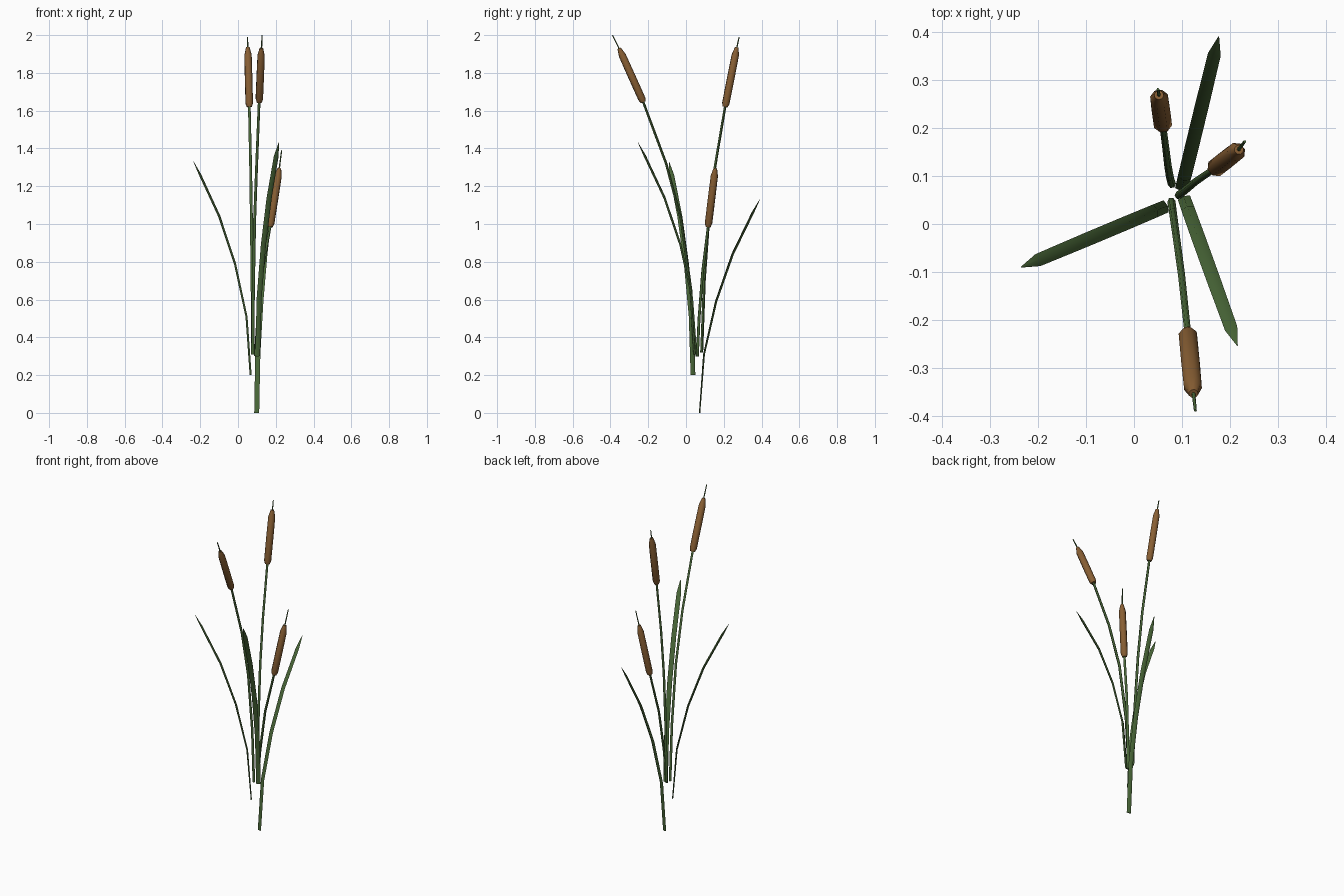
import bpy, bmesh, math
from mathutils import Vector

if "Cube" in bpy.data.objects:
    bpy.data.objects.remove(bpy.data.objects["Cube"])


def material(name, rgb):
    m = bpy.data.materials.new(name)
    m.diffuse_color = (*rgb, 1)
    m.use_nodes = True
    m.node_tree.nodes["Principled BSDF"].inputs["Base Color"].default_value = m.diffuse_color
    return m


GREEN = material("reed green", (0.068, 0.138, 0.04))
BROWN = material("seed brown", (0.25, 0.115, 0.034))


def loft(name, sections, direction, sides, mat, smooth=60, turn=0.0):
    """Skin rings along a path; each section is (point, half width, half thickness)."""
    side = Vector((direction[1], -direction[0], 0)).normalized()
    pts = [Vector(s[0]) for s in sections]
    bm = bmesh.new()
    rings = []
    for i, (_, w, t) in enumerate(sections):
        tangent = (pts[min(i + 1, len(pts) - 1)] - pts[max(i - 1, 0)]).normalized()
        across = (side - tangent * side.dot(tangent)).normalized()
        normal = tangent.cross(across)
        ring = []
        for k in range(sides):
            a = math.tau * k / sides + turn
            ring.append(bm.verts.new(pts[i] + across * math.cos(a) * w + normal * math.sin(a) * t))
        rings.append(ring)
    for a, b in zip(rings, rings[1:]):
        for k in range(sides):
            j = (k + 1) % sides
            bm.faces.new((a[k], a[j], b[j], b[k]))
    bm.faces.new(rings[0][::-1])
    bm.faces.new(rings[-1])
    bmesh.ops.recalc_face_normals(bm, faces=bm.faces)
    mesh = bpy.data.meshes.new(name)
    bm.to_mesh(mesh)
    bm.free()
    mesh.materials.append(mat)
    ob = bpy.data.objects.new(name, mesh)
    bpy.context.collection.objects.link(ob)
    bpy.ops.object.select_all(action='DESELECT')
    ob.select_set(True)
    bpy.context.view_layer.objects.active = ob
    bpy.ops.object.shade_smooth_by_angle(angle=math.radians(smooth))


# Leaves: one arching blade shape (reach, height, half width, half thickness)
BLADE = [(0, 0, .0135, .0035), (.024, .31, .014, .005), (.090, .59, .0145, .006),
         (.180, .84, .0145, .0065), (.290, 1.06, .0135, .0065), (.328, 1.13, .001, .001)]


def leaf(name, base, direction):
    d = Vector((*direction, 0)).normalized()
    secs = [(Vector(base) + d * r + Vector((0, 0, z)), w, t) for r, z, w, t in BLADE]
    loft(name, secs, d, 4, GREEN)


leaf("left_leaf", (.067, .037, .20), (-.30, -.126))
leaf("back_leaf", (.099, .072, 0), (.078, .32))
leaf("front_leaf", (.104, .055, .30), (.111, -.307))


# Cattails: curved stalk, plump seed head and thin spike
def cattail(name, path, head_top, tip):
    path = [Vector(p) for p in path]
    bottom, top, tip = path[-1], Vector(head_top), Vector(tip)
    d = tip - path[0]
    n = len(path) - 1
    stalk = [(p, .0085 - .0015 * i / n, .0085 - .0015 * i / n) for i, p in enumerate(path)]
    loft(name + "_stalk", stalk, d, 6, GREEN)
    profile = [(0, .014), (.06, .0205), (.5, .0207), (.87, .0200), (1, .010)]
    head = [(bottom.lerp(top, f), r, r) for f, r in profile]
    loft(name + "_seed_head", head, d, 8, BROWN, 60, math.pi / 8)
    spike = [(bottom.lerp(top, .95), .004, .004), (tip, .003, .003)]
    loft(name + "_spike", spike, d, 6, GREEN)


cattail("back_cattail",
        [(.079, .083, .32), (.075, .097, .70), (.071, .120, 1.02), (.067, .153, 1.30), (.060, .207, 1.62)],
        (.052, .269, 1.935), (.050, .281, 1.99))
cattail("front_cattail",
        [(.078, .047, .31), (.081, .026, .65), (.088, -.025, 1.02), (.099, -.105, 1.32), (.112, -.226, 1.645)],
        (.124, -.354, 1.93), (.128, -.389, 2.0))
cattail("right_cattail",
        [(.093, .060, .30), (.105, .069, .50), (.128, .088, .75), (.170, .117, .985)],
        (.219, .155, 1.295), (.231, .172, 1.39))
